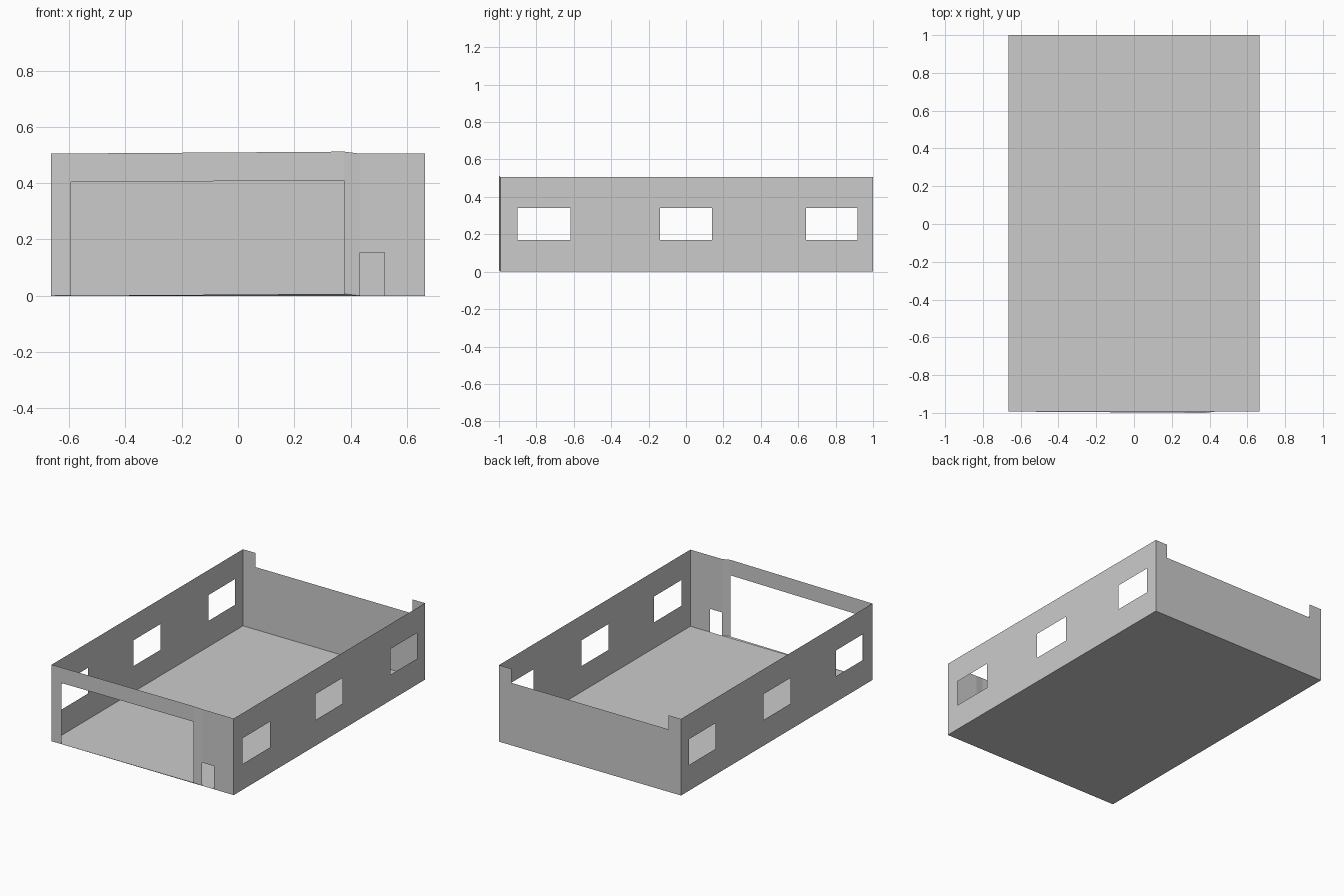
import bpy
import bmesh

cube = bpy.data.objects.get("Cube")
if cube:
    bpy.data.objects.remove(cube, do_unlink=True)

HALF_W, FRONT, BACK, HEIGHT = 0.664, -0.993, 1.0, 0.505
PEAK, BEND_END, BULGE = 0.377, 0.434, 0.007

grey = bpy.data.materials.new("light grey")
grey.use_nodes = True
grey.diffuse_color = (0.6, 0.6, 0.6, 1)
bsdf = grey.node_tree.nodes["Principled BSDF"]
bsdf.inputs["Base Color"].default_value = (0.6, 0.6, 0.6, 1)
bsdf.inputs["Roughness"].default_value = 0.8


def panel(name, us, vs, place, holes=()):
    """Flat sheet split at us and vs, leaving out cells inside the holes."""
    bm = bmesh.new()
    verts = {(u, v): bm.verts.new(place(u, v)) for u in us for v in vs}
    for u0, u1 in zip(us, us[1:]):
        for v0, v1 in zip(vs, vs[1:]):
            u, v = (u0 + u1) / 2, (v0 + v1) / 2
            if not any(a < u < b and c < v < d for a, b, c, d in holes):
                bm.faces.new([verts[k] for k in
                              ((u0, v0), (u1, v0), (u1, v1), (u0, v1))])
    loose = [v for v in bm.verts if not v.link_faces]
    bmesh.ops.delete(bm, geom=loose, context='VERTS')
    mesh = bpy.data.meshes.new(name)
    bm.to_mesh(mesh)
    bm.free()
    mesh.materials.append(grey)
    obj = bpy.data.objects.new(name, mesh)
    bpy.context.collection.objects.link(obj)
    return obj


def bulge(x):
    """Slight outward and upward kink of the front wall."""
    if x <= PEAK:
        return BULGE * (x + HALF_W) / (PEAK + HALF_W)
    return BULGE * max(0, (BEND_END - x) / (BEND_END - PEAK))


# Floor, with the sliver that joins it to the kinked front wall
panel("floor", [-HALF_W, HALF_W], [FRONT, BACK], lambda x, y: (x, y, 0))
panel("front_threshold", [-HALF_W, PEAK, BEND_END], [0, 1],
      lambda x, t: (x, FRONT - t * bulge(x), t * bulge(x)))

# Side walls with three windows each
windows = [(-0.9, -0.617), (-0.14, 0.14), (0.642, 0.917)]
sill, lintel = 0.17, 0.34
ys = [FRONT] + [y for w in windows for y in w] + [BACK]
for name, side in (("left_wall", 1), ("right_wall", -1)):
    panel(name, ys, [0, sill, lintel, HEIGHT],
          lambda y, z: (side * HALF_W, y, z),
          [(a, b, sill, lintel) for a, b in windows])

# Back wall, lowered between two corner posts
notch_x, notch_z = 0.572, 0.412
panel("back_wall", [-HALF_W, -notch_x, notch_x, HALF_W], [0, notch_z, HEIGHT],
      lambda x, z: (x, BACK, z), [(-notch_x, notch_x, notch_z, HEIGHT)])

# Front wall with a wide gateway and a small door
gate_x, gate_z, door_x, door_z = -0.594, 0.403, 0.52, 0.153
panel("front_wall", [-HALF_W, gate_x, PEAK, BEND_END, door_x, HALF_W],
      [0, door_z, gate_z, HEIGHT],
      lambda x, z: (x, FRONT - bulge(x), z + bulge(x)),
      [(gate_x, PEAK, 0, gate_z), (BEND_END, door_x, 0, door_z)])
